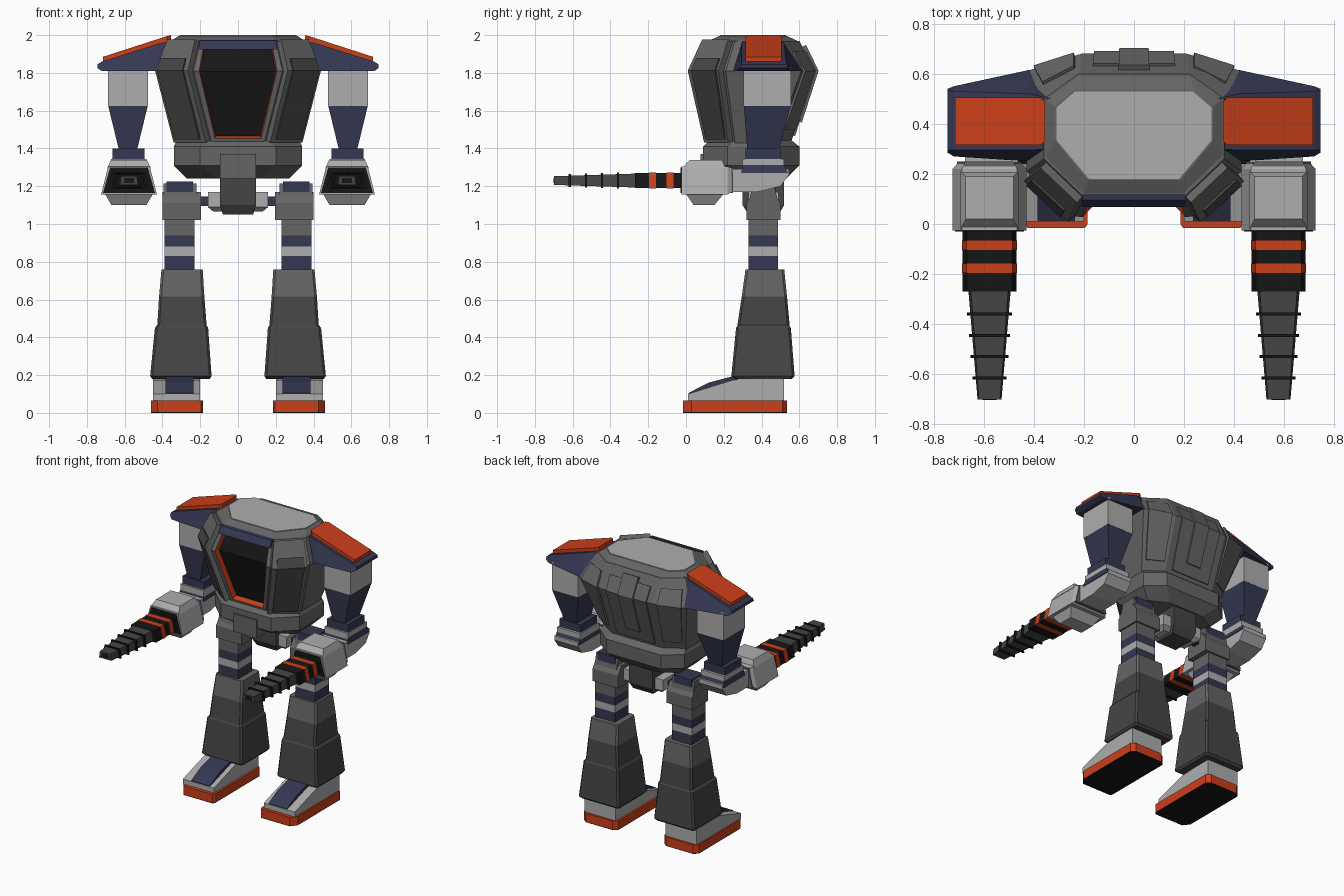
import bpy, bmesh
from mathutils import Vector

if "Cube" in bpy.data.objects:
    bpy.data.objects.remove(bpy.data.objects["Cube"])


def material(name, rgb):
    m = bpy.data.materials.new(name)
    m.diffuse_color = (*rgb, 1)
    m.use_nodes = True
    m.node_tree.nodes["Principled BSDF"].inputs["Base Color"].default_value = m.diffuse_color
    return m


NAVY = material("navy", (0.035, 0.04, 0.085))
ORANGE = material("orange", (0.6, 0.05, 0.01))
LIGHT = material("light", (0.42, 0.42, 0.42))
GREY = material("grey", (0.13, 0.13, 0.13))
DARK = material("dark", (0.06, 0.06, 0.06))
BLACK = material("black", (0.008, 0.008, 0.008))


def finish(name, bm, mats, mirror):
    me = bpy.data.meshes.new(name)
    bm.to_mesh(me)
    bm.free()
    for m in mats:
        me.materials.append(m)
    ob = bpy.data.objects.new(name, me)
    bpy.context.collection.objects.link(ob)
    if mirror:
        md = ob.modifiers.new("mirror", 'MIRROR')
        md.use_mirror_merge = False
    return ob


def loft_bm(rings):
    bm = bmesh.new()
    vs = [[bm.verts.new(p) for p in r] for r in rings]
    n = len(vs[0])
    for a, b in zip(vs, vs[1:]):
        for i in range(n):
            j = (i + 1) % n
            bm.faces.new((a[i], a[j], b[j], b[i]))
    bm.faces.new(vs[0][::-1])
    bm.faces.new(vs[-1])
    bmesh.ops.recalc_face_normals(bm, faces=bm.faces)
    return bm


def loft(name, rings, mat, mirror=True):
    return finish(name, loft_bm(rings), [mat], mirror)


def tower(name, levels, mat, mirror=True, c=0.0):
    """Stack of rectangles (x0, x1, y0, y1, z), corners cut by c."""
    rings = []
    for x0, x1, y0, y1, z in levels:
        if c:
            r = [(x0 + c, y0), (x1 - c, y0), (x1, y0 + c), (x1, y1 - c),
                 (x1 - c, y1), (x0 + c, y1), (x0, y1 - c), (x0, y0 + c)]
        else:
            r = [(x0, y0), (x1, y0), (x1, y1), (x0, y1)]
        rings.append([(x, y, z) for x, y in r])
    return loft(name, rings, mat, mirror)


def box(name, x0, x1, y0, y1, z0, z1, mat, mirror=True):
    return tower(name, [(x0, x1, y0, y1, z0), (x0, x1, y0, y1, z1)], mat, mirror)


def prism(name, x0, x1, prof, mat, mirror=True):
    return loft(name, [[(x, y, z) for y, z in prof] for x in (x0, x1)], mat, mirror)


def barrel(name, sections, mat, cx=0.577):
    """Trapezoid sections along y: (y, top half width, bottom half width, z0, z1)."""
    return loft(name, [[(cx - b, y, z0), (cx + b, y, z0), (cx + t, y, z1), (cx - t, y, z1)]
                       for y, t, b, z0, z1 in sections], mat)


def octagon(z, fx, fy, sx, sf, sb, bx, by):
    return [Vector((x, y, z)) for x, y in (
        (-fx, fy), (fx, fy), (sx, sf), (sx, sb), (bx, by), (-bx, by), (-sx, sb), (-sx, sf))]


# Hull with recessed cockpit opening
HULL = [octagon(1.43, .14, .12, .33, .26, .47, .20, .555),
        octagon(1.81, .235, .03, .43, .21, .61, .21, .68),
        octagon(1.97, .20, .108, .36, .26, .50, .22, .60)]
bm = loft_bm(HULL)
front = [f for f in bm.faces if f.normal.y < -.3 and abs(f.calc_center_median().x) < .01]
bmesh.ops.inset_region(bm, faces=front, thickness=.03)
rim = bmesh.ops.inset_region(bm, faces=front, thickness=.006, depth=-.04)["faces"]
for f in rim:
    f.material_index = 1
for f in front:
    f.material_index = 2
finish("hull", bm, [GREY, ORANGE, BLACK], False)
loft("roof_rim", [octagon(1.965, .20, .11, .36, .26, .50, .22, .60),
                  octagon(1.995, .185, .175, .315, .33, .47, .24, .535)], GREY, False)
loft("roof_plate", [octagon(1.98, .18, .18, .31, .335, .465, .235, .53),
                    octagon(2.0, .18, .18, .31, .335, .465, .235, .53)], LIGHT, False)
prism("cockpit_brow", -.205, .205, [(.12, 1.975), (.095, 1.972), (.068, 1.925), (.12, 1.925)], NAVY, False)


# Raised plates that follow two hull facets
def hull_plate(name, a, b, u0, u1, v0, v1, thick, mat, mirror=True):
    bm = bmesh.new()
    rows = []
    for lo, hi, v in ((0, 1, v0), (0, 1, 1), (1, 2, v1)):
        p, q = HULL[lo][a].lerp(HULL[hi][a], v), HULL[lo][b].lerp(HULL[hi][b], v)
        rows.append([bm.verts.new(p.lerp(q, u)) for u in (u0, u1)])
    for r, s in zip(rows, rows[1:]):
        bm.faces.new((r[0], r[1], s[1], s[0]))
    ob = finish(name, bm, [mat], mirror)
    md = ob.modifiers.new("thickness", 'SOLIDIFY')
    md.thickness, md.offset = thick, 1


hull_plate("front_armour", 1, 2, .03, .93, .03, .95, .035, GREY)
hull_plate("front_armour_panel", 1, 2, .16, .86, .08, .3, .043, DARK)
hull_plate("rear_side_panel", 3, 4, .15, .88, .2, .6, .014, GREY)
hull_plate("rear_centre_panel", 4, 5, .12, .88, .1, .6, .01, GREY, False)
hull_plate("rear_spine", 4, 5, .36, .64, .3, .8, .022, GREY, False)

# Waist skirt and pelvis
loft("waist_skirt", [octagon(1.24, .12, .20, .27, .28, .46, .14, .53),
                     octagon(1.31, .20, .09, .34, .22, .50, .22, .60),
                     octagon(1.41, .20, .09, .34, .22, .50, .22, .60),
                     octagon(1.45, .15, .13, .32, .26, .47, .2, .55)], GREY, False)
box("waist_buckle", -.095, .095, .078, .3, 1.24, 1.37, GREY, False)
tower("pelvis_column", [(-.08, .08, .33, .49, 1.05), (-.095, .095, .30, .52, 1.10),
                        (-.095, .095, .30, .52, 1.26)], DARK, False)
tower("pelvis_crossbar", [(-.13, .13, .36, .46, 1.065), (-.16, .16, .33, .49, 1.09),
                          (-.16, .16, .33, .49, 1.17)], LIGHT, False)
box("hip_axle", -.22, .22, .385, .435, 1.095, 1.145, NAVY, False)

# Shoulders
def beam(name, sections, mat):
    """Sections along x: (x, bottom y0, y1, z, top y0, y1, z)."""
    loft(name, [[(x, a, z0), (x, b, z0), (x, d, z1), (x, c, z1)]
                for x, a, b, z0, c, d, z1 in sections], mat)


beam("shoulder_guard", [(.33, .25, .59, 1.81, .30, .50, 1.975), (.42, .25, .615, 1.81, .295, .52, 1.955),
                        (.72, .27, .55, 1.81, .295, .53, 1.86), (.745, .285, .54, 1.825, .295, .535, 1.845)], NAVY)
beam("shoulder_plate", [(.355, .33, .49, 1.955, .33, .49, 2.0), (.375, .315, .505, 1.95, .315, .505, 1.995),
                        (.715, .315, .505, 1.85, .315, .505, 1.885)], ORANGE)

# Arms
box("upper_arm", .477, .688, .305, .555, 1.625, 1.83, LIGHT)
tower("arm_taper", [(.535, .63, .325, .49, 1.39), (.478, .687, .306, .554, 1.625)], NAVY)
tower("elbow", [(.48, .68, .29, .54, 1.27), (.495, .665, .315, .50, 1.35), (.495, .665, .315, .50, 1.40)], NAVY)
box("elbow_band", .485, .672, .30, .52, 1.30, 1.345, LIGHT)
prism("forearm", .485, .675, [(.20, 1.17), (.38, 1.17), (.50, 1.20), (.545, 1.26), (.545, 1.29), (.20, 1.29)], LIGHT)
barrel("wrist_collar", [(.20, .10, .13, 1.165, 1.30), (.25, .10, .13, 1.165, 1.30)], GREY)
barrel("hand_block", [(-.025, .11, .148, 1.155, 1.305), (.22, .11, .148, 1.155, 1.305),
                      (.24, .10, .13, 1.17, 1.295)], LIGHT)
tower("hand_top", [(.462, .692, -.02, .21, 1.295), (.482, .672, .02, .19, 1.34)], LIGHT)
tower("hand_bottom", [(.485, .67, .04, .15, 1.10), (.45, .705, .0, .20, 1.16)], LIGHT)
barrel("hand_face", [(-.03, .10, .138, 1.163, 1.298), (-.02, .10, .138, 1.163, 1.298)], BLACK)

# Drill guns
barrel("drill_sleeve", [(-.27, .09, .108, 1.19, 1.27), (.0, .09, .108, 1.19, 1.27)], BLACK)
for k, y in enumerate((-.196, -.104)):
    barrel(f"sleeve_band_{k}", [(y, .092, .110, 1.188, 1.272), (y + .038, .092, .110, 1.188, 1.272)], ORANGE)
barrel("drill_spike", [(-.70, .042, .048, 1.207, 1.253), (-.26, .075, .085, 1.193, 1.267)], DARK)
barrel("drill_tip_hole", [(-.702, .025, .028, 1.217, 1.243), (-.69, .025, .028, 1.217, 1.243)], BLACK)
for k, y in enumerate((-.36, -.445, -.53, -.615)):
    w = .048 + (y + .70) * .084 + .013
    h = .023 + (y + .70) * .032 + .008
    barrel(f"drill_fin_{k}", [(y - .006, w - .008, w, 1.23 - h, 1.23 + h),
                              (y + .006, w - .008, w, 1.23 - h, 1.23 + h)], BLACK)

# Hips and legs
prism("hip_block", .195, .40, [(.32, 1.02), (.32, 1.11), (.36, 1.17), (.46, 1.17), (.50, 1.11), (.50, 1.02)], GREY)
prism("hip_cap", .22, .395, [(.33, 1.10), (.355, 1.215), (.465, 1.215), (.49, 1.10)], GREY)
box("hip_pad", .237, .378, .345, .475, 1.15, 1.225, NAVY)
for name, z0, z1, mat in (("thigh", .94, 1.03, GREY), ("thigh_band_upper", .88, .94, NAVY),
                          ("thigh_band_middle", .83, .88, LIGHT), ("thigh_band_lower", .75, .83, NAVY)):
    box(name, .23, .388, .33, .488, z0, z1, mat)
tower("knee_guard", [(.178, .418, .295, .535, .615), (.187, .405, .315, .52, .76)], GREY, c=.012)
tower("shin_upper", [(.165, .428, .27, .55, .45), (.178, .418, .295, .535, .615)], DARK, c=.012)
tower("shin_lower", [(.15, .455, .26, .56, .18), (.14, .465, .24, .575, .195),
                     (.158, .44, .265, .555, .45), (.167, .428, .275, .545, .465)], DARK, c=.012)

# Feet
SOLE = [(.185, 0), (.195, -.015), (.425, -.015), (.46, .03), (.46, .51), (.43, .535), (.215, .535), (.185, .51)]
loft("foot_sole", [[(x, y, z) for x, y in SOLE] for z in (.004, .065)], ORANGE)
loft("foot_underside", [[(x, y, z) for x, y in SOLE] for z in (0, .004)], BLACK)
prism("foot_upper", .2, .45, [(.01, .06), (.01, .10), (.25, .175), (.52, .185), (.52, .06)], LIGHT)
prism("foot_tongue", .235, .385, [(.012, .09), (.012, .105), (.12, .16), (.27, .2), (.3, .1)], NAVY)
